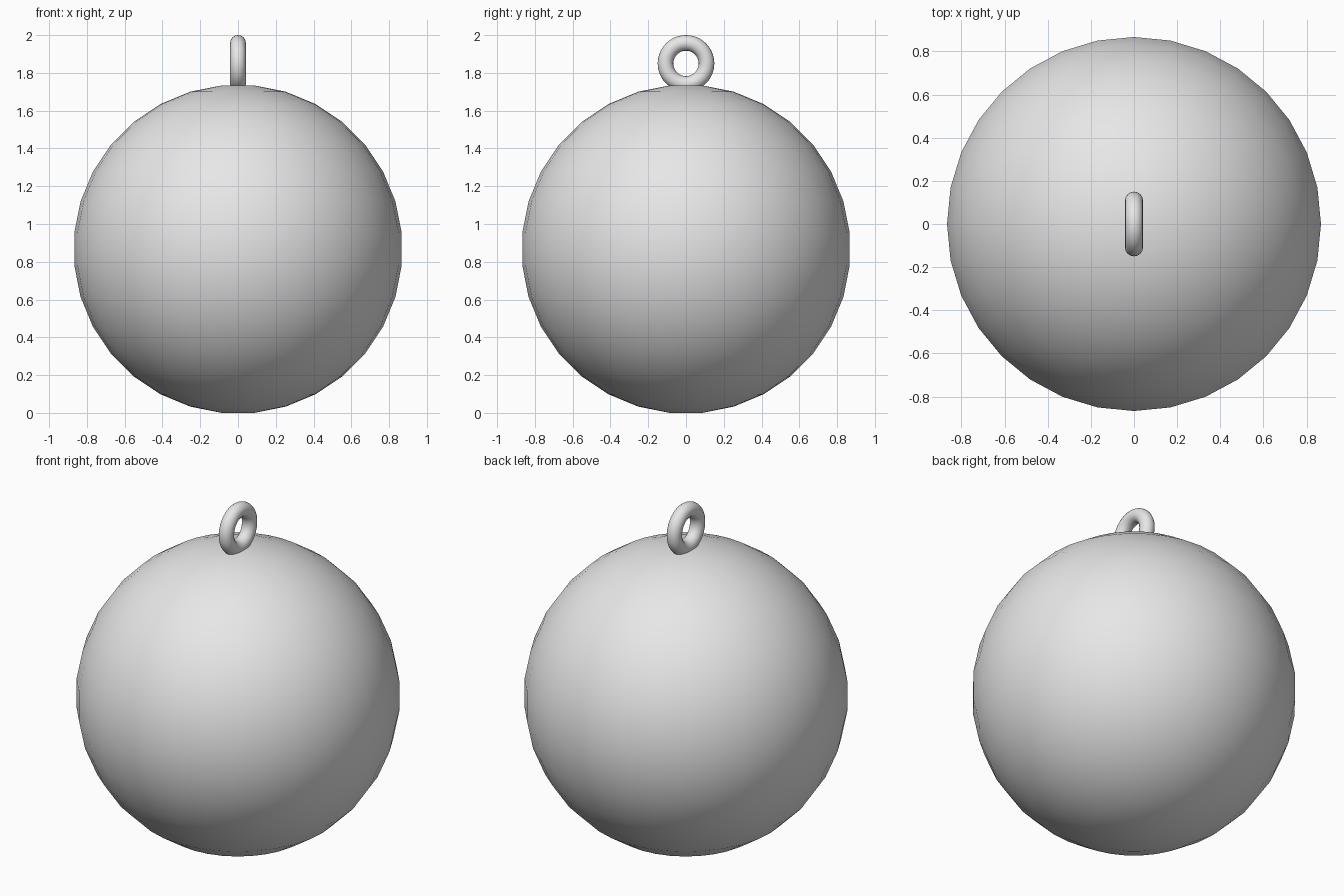
import bpy
import bmesh
from math import sin, cos, pi

cube = bpy.data.objects.get("Cube")
if cube:
    bpy.data.objects.remove(cube, do_unlink=True)

SEGMENTS = 32
RINGS = 16
RADIUS = 0.871
CENTRE_Z = RADIUS * cos(pi / SEGMENTS)

grey = bpy.data.materials.new("light grey")
grey.use_nodes = True
grey.diffuse_color = (0.8, 0.8, 0.8, 1)
grey.node_tree.nodes["Principled BSDF"].inputs["Base Color"].default_value = (0.8, 0.8, 0.8, 1)

# Ball: stacked rings with a small flat cap at each end
bm = bmesh.new()
loops = []
for i in range(RINGS):
    polar = pi * (i + 0.5) / RINGS
    r, z = RADIUS * sin(polar), CENTRE_Z + RADIUS * cos(polar)
    loops.append([bm.verts.new((r * cos(2 * pi * j / SEGMENTS),
                                r * sin(2 * pi * j / SEGMENTS), z))
                  for j in range(SEGMENTS)])
for upper, lower in zip(loops, loops[1:]):
    for j in range(SEGMENTS):
        k = (j + 1) % SEGMENTS
        bm.faces.new((upper[j], lower[j], lower[k], upper[k]))
bm.faces.new(loops[0])
bm.faces.new(loops[-1][::-1])
for face in bm.faces:
    face.smooth = True
mesh = bpy.data.meshes.new("ball")
bm.to_mesh(mesh)
bm.free()
mesh.materials.append(grey)
ball = bpy.data.objects.new("ball", mesh)
bpy.context.collection.objects.link(ball)

# Hanging loop: upright ring sunk slightly into the top
bpy.ops.mesh.primitive_torus_add(major_radius=0.1085, minor_radius=0.0415,
                                 major_segments=48, minor_segments=16,
                                 location=(0, 0, 1.85), rotation=(0, pi / 2, 0))
loop = bpy.context.object
loop.name = "hanging_loop"
loop.data.materials.append(grey)
bpy.ops.object.shade_smooth()
